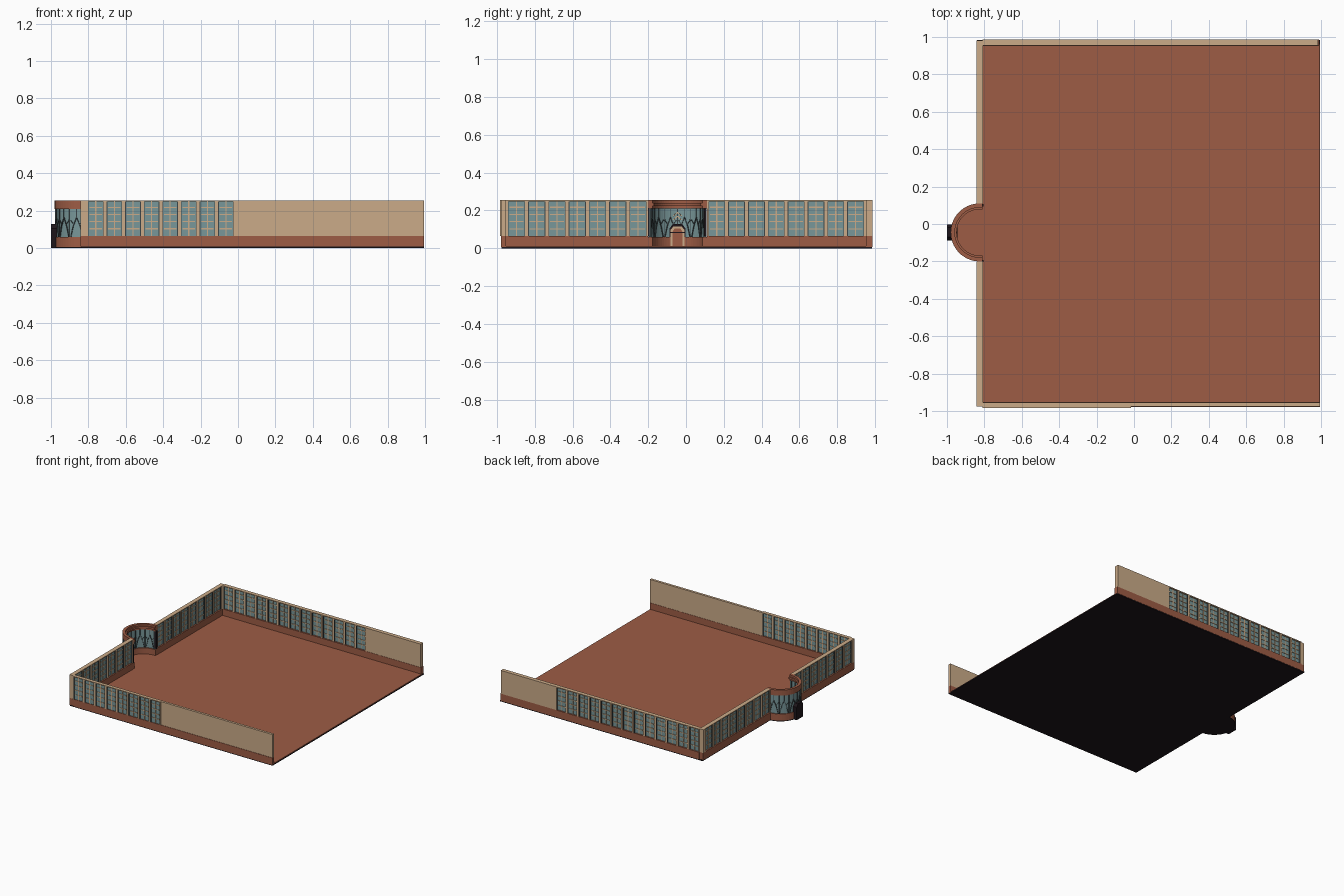
import bpy, bmesh, math
from mathutils import Vector, Matrix

if "Cube" in bpy.data.objects:
    bpy.data.objects.remove(bpy.data.objects["Cube"])


def material(name, rgb):
    m = bpy.data.materials.new(name)
    m.diffuse_color = (*rgb, 1)
    m.use_nodes = True
    m.node_tree.nodes["Principled BSDF"].inputs["Base Color"].default_value = m.diffuse_color
    return m


BRICK = material("brick red", (0.34, 0.108, 0.06))
TAN = material("sandstone tan", (0.60, 0.41, 0.25))
GLASS = material("teal glass", (0.19, 0.31, 0.32))
DARK = material("near black", (0.013, 0.008, 0.011))
FRAME = material("dark slate frame", (0.045, 0.06, 0.065))


def finish(name, bm, mat):
    bmesh.ops.recalc_face_normals(bm, faces=bm.faces)
    me = bpy.data.meshes.new(name)
    bm.to_mesh(me)
    bm.free()
    me.materials.append(mat)
    ob = bpy.data.objects.new(name, me)
    bpy.context.collection.objects.link(ob)
    return ob


def add_box(bm, x0, x1, y0, y1, z0, z1):
    m = Matrix.Translation(((x0 + x1) / 2, (y0 + y1) / 2, (z0 + z1) / 2))
    bmesh.ops.create_cube(bm, size=1, matrix=m @ Matrix.Diagonal((x1 - x0, y1 - y0, z1 - z0, 1)))


def boxes(name, mat, *dims):
    bm = bmesh.new()
    for d in dims:
        add_box(bm, *d)
    return finish(name, bm, mat)


def add_beam(bm, p, q, w):
    p, q = Vector(p), Vector(q)
    rot = (q - p).to_track_quat('Z', 'Y').to_matrix().to_4x4()
    m = Matrix.Translation((p + q) / 2) @ rot
    bmesh.ops.create_cube(bm, size=1, matrix=m @ Matrix.Diagonal((w, w, (q - p).length, 1)))


BASE, TOP = 0.065, 0.255


def window_wall(name, axis, a, b, out, inn, n):
    """Glazed wall from a to b; out and inn are its outer and inner planes."""
    def d(u0, u1, v0, v1, z0, z1):
        v0, v1 = min(v0, v1), max(v0, v1)
        return (u0, u1, v0, v1, z0, z1) if axis == 'x' else (v0, v1, u0, u1, z0, z1)

    def depth(t):
        return out + (inn - out) * t

    p, rows = (b - a) / n, 5
    boxes(name + "_cap", TAN, d(a, b, out, inn, TOP - 0.007, TOP))
    boxes(name + "_glass", GLASS, d(a, b, depth(0.35), depth(0.65), BASE, TOP - 0.005))
    # piers between windows
    boxes(name + "_piers", TAN, *[d(max(a, a + i * p - 0.008), min(b, a + i * p + 0.008),
                                   out, inn, BASE, TOP - 0.006) for i in range(n + 1)])
    # slim dark surrounds beside the piers
    boxes(name + "_surrounds", FRAME, *[d(a + i * p + s - 0.002, a + i * p + s + 0.002,
                                         depth(0.15), depth(0.85), BASE, TOP - 0.007)
                                       for i in range(n) for s in (0.010, p - 0.010)])
    # glazing bars
    step = (TOP - BASE) / rows
    bars = [d(a + i * p + 0.016, a + (i + 1) * p - 0.016, depth(0.22), depth(0.78),
              BASE + step * k - 0.003, BASE + step * k + 0.003)
            for i in range(n) for k in range(1, rows)]
    bars += [d(a + (i + .5) * p - 0.003, a + (i + .5) * p + 0.003, depth(0.25), depth(0.75),
               BASE, TOP - 0.007) for i in range(n)]
    boxes(name + "_bars", TAN, *bars)


# bay geometry: half round, bulging to -x
CX, CY, R, RI, END = -0.825, -0.045, 0.155, 0.133, -0.81
SEG = 28


def arc(r, n=SEG):
    pts = [(CX - r * math.sin(math.pi * i / n), CY - r * math.cos(math.pi * i / n)) for i in range(n + 1)]
    return [(END, CY - r)] + pts + [(END, CY + r)]


def extrude_up(name, mat, rings, z0, z1):
    """Solid from a list of quads or polygons in plan."""
    bm = bmesh.new()
    for poly in rings:
        bm.faces.new([bm.verts.new((x, y, z0)) for x, y in poly])
    bmesh.ops.remove_doubles(bm, verts=bm.verts, dist=1e-5)
    new = bmesh.ops.extrude_face_region(bm, geom=bm.faces[:], use_keep_orig=True)
    bmesh.ops.translate(bm, vec=(0, 0, z1 - z0), verts=[v for v in new["geom"] if isinstance(v, bmesh.types.BMVert)])
    return finish(name, bm, mat)


def arc_band(name, mat, ro, ri, z0, z1):
    o, i = arc(ro), arc(ri)
    return extrude_up(name, mat, [[o[k], o[k + 1], i[k + 1], i[k]] for k in range(len(o) - 1)], z0, z1)


# floor slab with dark underside
boxes("floor_underside", DARK, (-0.84, 0.995, -0.975, 0.985, 0, 0.007))
boxes("floor", BRICK, (-0.83, 0.993, -0.96, 0.96, 0.007, 0.012))
extrude_up("bay_underside", DARK, [arc(R)], 0, 0.0065)
extrude_up("bay_floor", BRICK, [arc(RI + 0.005)], 0.0065, 0.0115)

# brick plinth under all walls
Y0, Y1 = -0.20, 0.11
boxes("brick_plinth", BRICK,
      (-0.81, 0.995, -0.978, -0.953, 0.007, BASE),
      (-0.81, 0.99, 0.953, 0.987, 0.007, BASE),
      (-0.842, -0.808, -0.973, Y0, 0.007, BASE),
      (-0.842, -0.808, Y1, 0.98, 0.007, BASE))

# solid wall ends
boxes("front_solid_wall", TAN, (-0.015, 0.995, -0.975, -0.955, BASE, TOP))
boxes("back_solid_wall", TAN, (0.49, 0.985, 0.955, 0.987, BASE, TOP))
boxes("corner_posts", TAN, (-0.843, -0.807, -0.975, -0.95, BASE, TOP),
      (-0.843, -0.807, 0.95, 0.98, BASE, TOP))

# glazed walls
window_wall("front_windows", 'x', -0.81, -0.015, -0.983, -0.955, 8)
window_wall("back_windows", 'x', -0.81, 0.49, 0.987, 0.955, 13)
window_wall("left_front_windows", 'y', -0.95, Y0, -0.842, -0.808, 7)
window_wall("left_back_windows", 'y', Y1, 0.95, -0.842, -0.808, 8)
boxes("bay_jambs", DARK, (-0.825, -0.805, CY - R - 0.002, CY - R + 0.008, BASE, 0.212),
      (-0.825, -0.805, CY + R - 0.016, CY + R - 0.002, BASE, 0.212))

# round entrance bay
arc_band("bay_base", BRICK, R, RI, 0.006, 0.06)
arc_band("bay_top_band", BRICK, R, RI, 0.21, TOP)
arc_band("bay_inner_ledge", BRICK, RI + 0.002, RI - 0.01, 0.225, 0.24)
arc_band("bay_glass", GLASS, 0.148, 0.142, 0.06, 0.21)

# branching struts on both faces of the bay glass
bm = bmesh.new()
PANELS = 6
for r in (0.150, 0.140):
    def on_arc(t, z):
        ang = math.pi * t / PANELS
        return (CX - r * math.sin(ang), CY - r * math.cos(ang), z)
    for k in range(PANELS + 1):
        add_beam(bm, on_arc(k, 0.06), on_arc(k, 0.21), 0.005)
    for k in range(PANELS):
        m = k + 0.5
        add_beam(bm, on_arc(m, 0.21), on_arc(m, 0.16), 0.004)
        for s in (-1, 1):
            add_beam(bm, on_arc(m, 0.165), on_arc(m + s * 0.25, 0.115), 0.005)
            add_beam(bm, on_arc(m + s * 0.25, 0.115), on_arc(m + s * 0.42, 0.06), 0.005)
            add_beam(bm, on_arc(m + s * 0.2, 0.125), on_arc(m + s * 0.45, 0.15), 0.004)
finish("bay_struts", bm, FRAME)

# tan chevron over the door, inside
bm = bmesh.new()
for s in (-1, 1):
    for z in (0.15, 0.17):
        add_beam(bm, (-0.962, CY, z + 0.02), (-0.96, CY + s * 0.022, z), 0.005)
finish("door_chevrons", bm, TAN)


# entrance porch, gabled profile in the yz plane
def gable(name, mat, x0, x1, w, h0, h1, z0=0.0):
    prof = [(-w, z0), (w, z0), (w, h0), (w * 0.6, h1), (-w * 0.6, h1), (-w, h0)]
    bm = bmesh.new()
    f = bm.faces.new([bm.verts.new((x0, CY + y, z)) for y, z in prof])
    new = bmesh.ops.extrude_face_region(bm, geom=[f], use_keep_orig=True)
    bmesh.ops.translate(bm, vec=(x1 - x0, 0, 0), verts=[v for v in new["geom"] if isinstance(v, bmesh.types.BMVert)])
    finish(name, bm, mat)


gable("porch", DARK, -1.0, -0.955, 0.042, 0.105, 0.128)
gable("door_surround", TAN, -0.956, -0.950, 0.036, 0.098, 0.116, 0.012)
gable("door_panel", BRICK, -0.951, -0.947, 0.027, 0.085, 0.104, 0.012)
boxes("door_lintel", DARK, (-0.955, -0.945, CY - 0.04, CY + 0.04, 0.080, 0.085))
